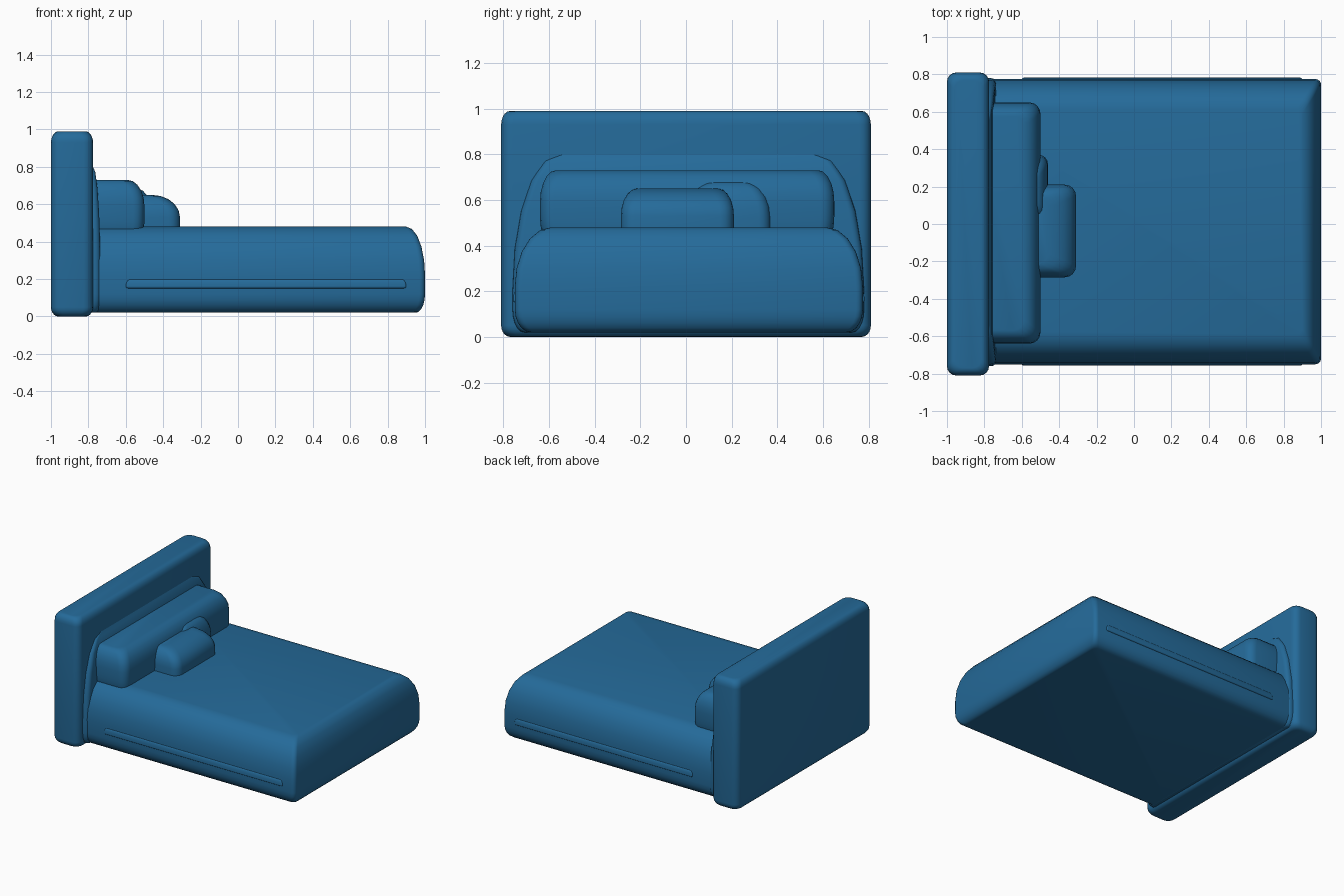
import bpy, bmesh, math
from mathutils import Vector

if "Cube" in bpy.data.objects:
    bpy.data.objects.remove(bpy.data.objects["Cube"], do_unlink=True)

# single blue upholstery colour
blue = bpy.data.materials.new("blue")
blue.use_nodes = True
blue.diffuse_color = (0.018, 0.146, 0.323, 1)
blue.node_tree.nodes["Principled BSDF"].inputs["Base Color"].default_value = blue.diffuse_color

ARC_STEPS = 5
QUARTER = math.pi / 2


def rounded_ring(bm, low, high, inset_x, inset_y, z, radius):
    """Ring of vertices around a rounded rectangle, inset from the block's sides."""
    left, right = low.x + inset_x + radius, high.x - inset_x - radius
    front, back = low.y + inset_y + radius, high.y - inset_y - radius
    centres = [(right, back), (left, back), (left, front), (right, front)]
    ring = []
    for corner, (x, y) in enumerate(centres):
        for step in range(ARC_STEPS):
            angle = QUARTER * (corner + step / (ARC_STEPS - 1))
            point = (x + radius * math.cos(angle), y + radius * math.sin(angle), z)
            ring.append(bm.verts.new(point))
    return ring


def soft_block(name, low, high, top, bottom, radius):
    """Cushioned block: elliptical rims sized (x, y, z) at the top and the bottom."""
    low, high, top, bottom = map(Vector, (low, high, top, bottom))
    bm = bmesh.new()
    rings = []
    for rim, edge, direction in ((bottom, low.z, 1), (top, high.z, -1)):
        arc = []
        for step in range(ARC_STEPS + 1):
            angle = QUARTER * step / ARC_STEPS
            shrink = 1 - math.sin(angle)
            z = edge + direction * rim.z * (1 - math.cos(angle))
            arc.append(rounded_ring(bm, low, high, rim.x * shrink, rim.y * shrink, z, radius))
        rings += arc if direction > 0 else reversed(arc)

    # side walls and flat caps
    for lower, upper in zip(rings, rings[1:]):
        for i in range(len(lower)):
            bm.faces.new((lower[i - 1], lower[i], upper[i], upper[i - 1]))
    bm.faces.new(reversed(rings[0]))
    bm.faces.new(rings[-1])

    mesh = bpy.data.meshes.new(name)
    bm.to_mesh(mesh)
    bm.free()
    mesh.materials.append(blue)
    block = bpy.data.objects.new(name, mesh)
    bpy.context.collection.objects.link(block)
    bpy.ops.object.select_all(action="DESELECT")
    block.select_set(True)
    bpy.context.view_layer.objects.active = block
    bpy.ops.object.shade_smooth_by_angle(angle=math.radians(40))


# upright headboard with softened rims
soft_block("headboard", low=(-1, -0.81, 0), high=(-0.775, 0.81, 0.99),
           top=(0.04, 0.04, 0.06), bottom=(0.04, 0.04, 0.05), radius=0.05)

# mattress with bulging sides and a sloped foot end
soft_block("mattress", low=(-0.95, -0.75, 0.02), high=(1, 0.775, 0.48),
           top=(0.1, 0.16, 0.26), bottom=(0.05, 0.07, 0.1), radius=0.03)

# shallow ridge along both long sides
soft_block("side_ridge", low=(-0.6, -0.757, 0.15), high=(0.9, 0.782, 0.2),
           top=(0.02, 0.01, 0.04), bottom=(0.01, 0.01, 0.01), radius=0.01)

# collar where the headboard meets the mattress
soft_block("headboard_collar", low=(-0.9, -0.76, 0.02), high=(-0.735, 0.78, 0.8),
           top=(0.04, 0.2, 0.6), bottom=(0.02, 0.05, 0.1), radius=0.03)

# long pillow against the headboard
soft_block("long_pillow", low=(-0.95, -0.64, 0.44), high=(-0.5, 0.65, 0.73),
           top=(0.09, 0.07, 0.14), bottom=(0.01, 0.02, 0.1), radius=0.06)

# small cushion leaning on the long pillow
soft_block("small_cushion", low=(-0.7, -0.285, 0.44), high=(-0.31, 0.21, 0.65),
           top=(0.15, 0.07, 0.12), bottom=(0, 0, 0.02), radius=0.06)

# soft fold joining the cushion and the long pillow
soft_block("cushion_fold", low=(-0.7, 0, 0.44), high=(-0.46, 0.37, 0.68),
           top=(0.07, 0.1, 0.16), bottom=(0, 0, 0.02), radius=0.05)
